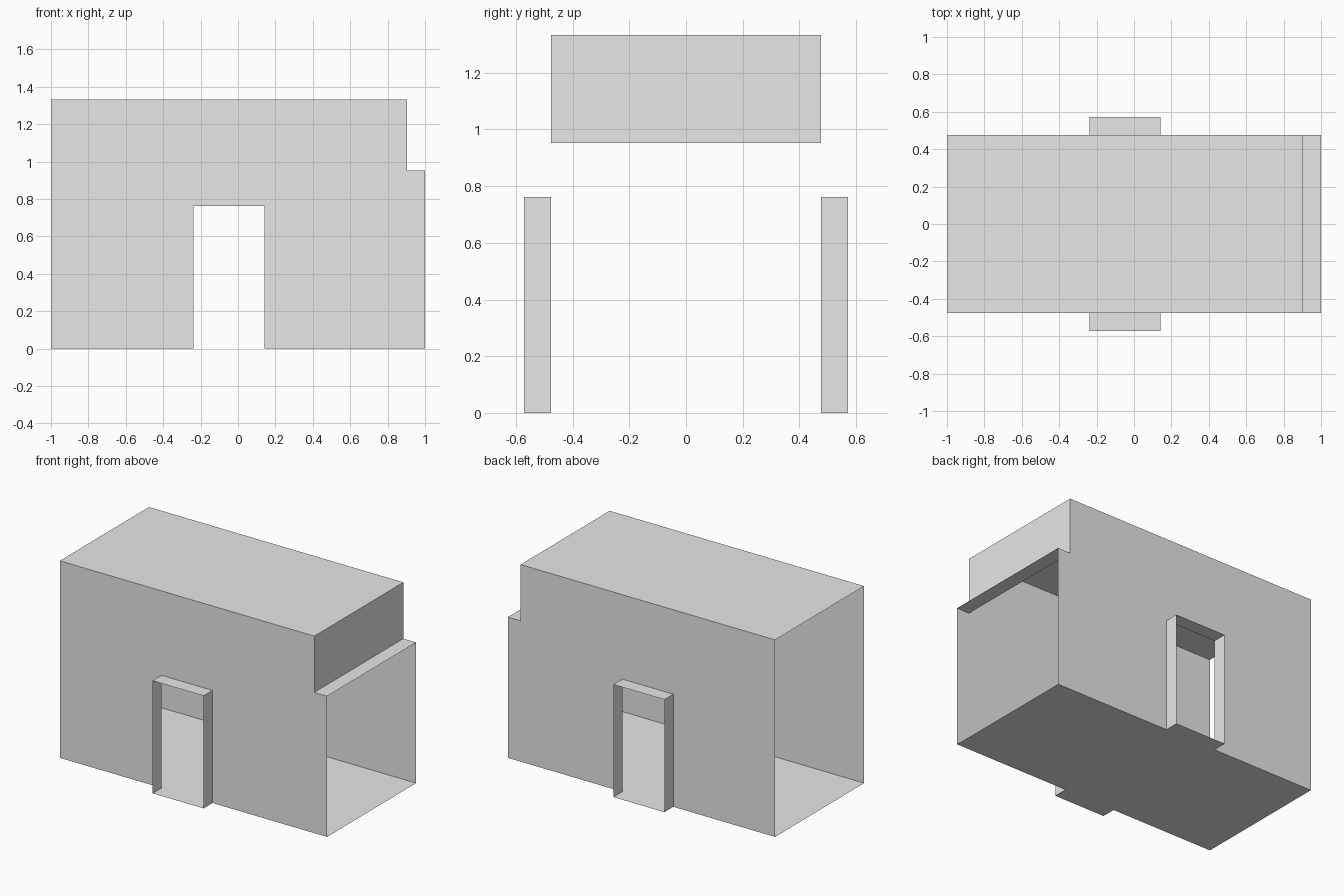
import bpy
import bmesh

if "Cube" in bpy.data.objects:
    bpy.data.objects.remove(bpy.data.objects["Cube"], do_unlink=True)

# Module size: the hall is 21 modules long
U = 2 / 21
X0, X1, STEP_X = -10.5, 10.5, 9.5
DOOR_L, DOOR_R, DOOR_TOP = -2.5, 1.5, 8
STEP_Z, ROOF_Z = 10, 14
WALL_Y, PORCH_Y = 5, 6

grey = bpy.data.materials.new("plain_grey")
grey.use_nodes = True
grey.diffuse_color = (0.8, 0.8, 0.8, 1)
grey.node_tree.nodes["Principled BSDF"].inputs["Base Color"].default_value = (0.8, 0.8, 0.8, 1)


def sheet(name, faces):
    """Thin sheet part made of flat outlines given in modules."""
    bm = bmesh.new()
    for outline in faces:
        bm.faces.new([bm.verts.new([c * U for c in p]) for p in outline])
    bmesh.ops.remove_doubles(bm, verts=bm.verts, dist=0.0001)
    mesh = bpy.data.meshes.new(name)
    bm.to_mesh(mesh)
    bm.free()
    mesh.materials.append(grey)
    obj = bpy.data.objects.new(name, mesh)
    bpy.context.collection.objects.link(obj)
    return obj


def along_y(line, y0, y1):
    """Strips spanning y0 to y1 over an x-z line."""
    return [[(a[0], y0, a[1]), (b[0], y0, b[1]), (b[0], y1, b[1]), (a[0], y1, a[1])]
            for a, b in zip(line, line[1:])]


# Door outline, shared by the walls and the porch frames
door = [(DOOR_L, 0), (DOOR_L, DOOR_TOP), (DOOR_R, DOOR_TOP), (DOOR_R, 0)]

# Side walls with door opening and stepped corner, plus projecting door frames
wall = [(X0, 0)] + door + [(X1, 0), (X1, STEP_Z), (STEP_X, STEP_Z),
                           (STEP_X, ROOF_Z), (X0, ROOF_Z)]
for side, s in (("front", -1), ("back", 1)):
    outline = [(x, s * WALL_Y, z) for x, z in wall]
    frame = along_y(door, s * PORCH_Y, s * WALL_Y)
    if s > 0:
        outline.reverse()
        frame = [f[::-1] for f in frame]
    sheet(side + "_wall", [outline])
    sheet(side + "_door_frame", frame)

# Roof, upper end panel and the small ledge; both ends stay open below
sheet("roof", along_y([(X0, ROOF_Z), (STEP_X, ROOF_Z)], -WALL_Y, WALL_Y))
sheet("upper_end_panel", along_y([(STEP_X, ROOF_Z), (STEP_X, STEP_Z)], -WALL_Y, WALL_Y))
sheet("end_ledge", along_y([(STEP_X, STEP_Z), (X1, STEP_Z)], -WALL_Y, WALL_Y))

# Floor with a doorstep on each long side
front_edge = [(X0, -WALL_Y), (DOOR_L, -WALL_Y), (DOOR_L, -PORCH_Y),
              (DOOR_R, -PORCH_Y), (DOOR_R, -WALL_Y), (X1, -WALL_Y)]
back_edge = [(x, -y) for x, y in reversed(front_edge)]
sheet("floor", [[(x, y, 0) for x, y in reversed(front_edge + back_edge)]])
